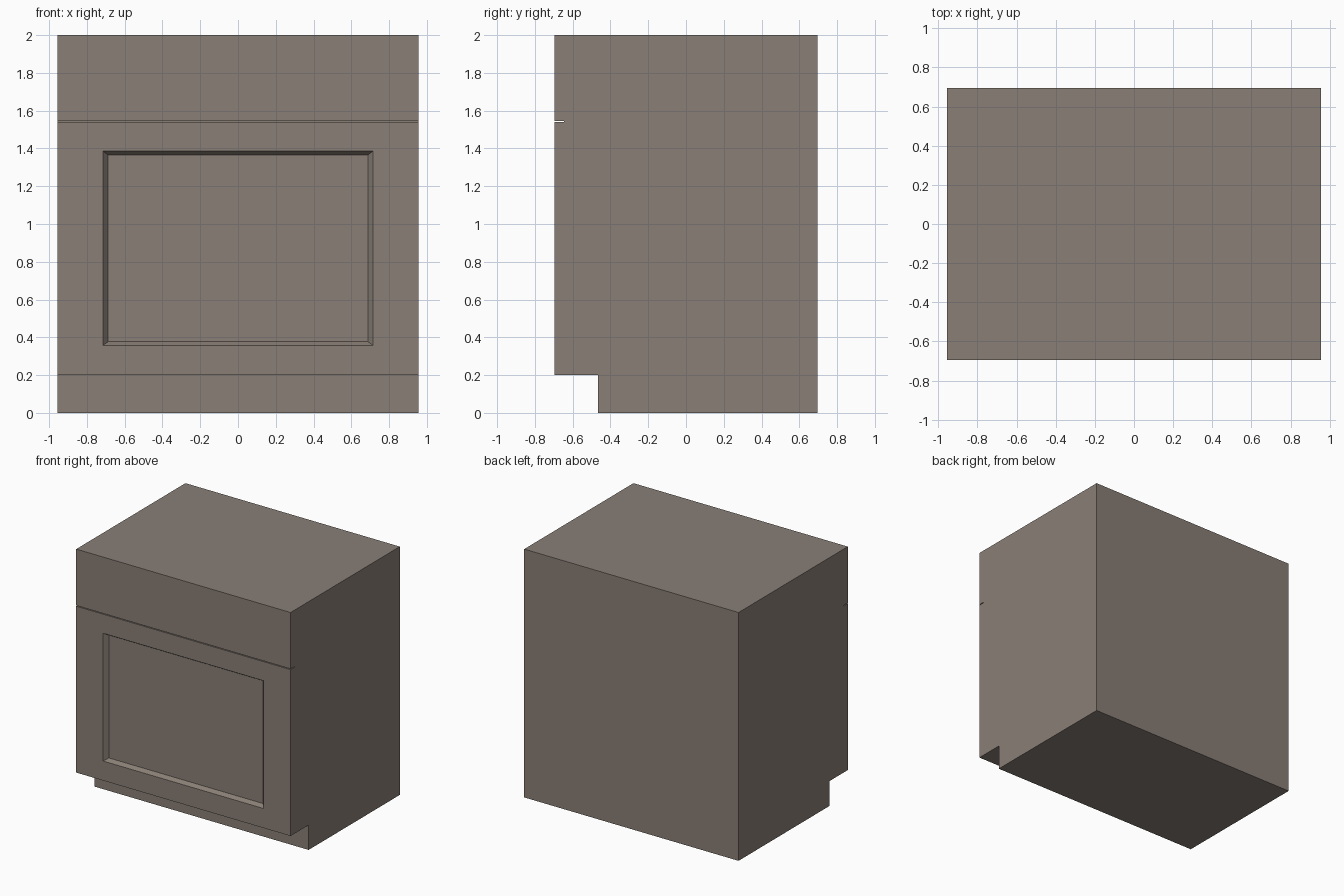
import bpy, bmesh

if "Cube" in bpy.data.objects:
    bpy.data.objects.remove(bpy.data.objects["Cube"])

HX, HY = 0.955, 0.695          # half width, half depth
KICK_Z, KICK_Y = 0.20, -0.465  # toe kick recess
GAP_Z, GAP_H, GAP_D = 1.543, 0.006, 0.05  # shadow gap under drawer front

bm = bmesh.new()

# Cabinet carcass: side profile (y, z) with toe kick and shadow gap, extruded along x
profile = [
    (HY, 0), (HY, 2), (-HY, 2),
    (-HY, GAP_Z + GAP_H / 2), (-HY + GAP_D, GAP_Z + GAP_H / 2),
    (-HY + GAP_D, GAP_Z - GAP_H / 2), (-HY, GAP_Z - GAP_H / 2),
    (-HY, KICK_Z), (KICK_Y, KICK_Z), (KICK_Y, 0),
]
side = bm.faces.new([bm.verts.new((-HX, y, z)) for y, z in profile])
ext = bmesh.ops.extrude_face_region(bm, geom=[side], use_keep_orig=True)
new_verts = [v for v in ext["geom"] if isinstance(v, bmesh.types.BMVert)]
bmesh.ops.translate(bm, verts=new_verts, vec=(2 * HX, 0, 0))
bmesh.ops.recalc_face_normals(bm, faces=bm.faces)


def inset_to(face, half_x, z0, z1, y):
    """Inset a front face and fit the inner face to a rectangle at depth y."""
    bmesh.ops.inset_individual(bm, faces=[face], thickness=0.01)
    mid = face.calc_center_median().z
    for v in face.verts:
        v.co = (half_x if v.co.x > 0 else -half_x, y, z1 if v.co.z > mid else z0)


# Door panel: flat frame, then sloped edge down to the recessed field
bm.faces.ensure_lookup_table()
door = next(f for f in bm.faces
            if f.normal.y < -0.9 and abs(f.calc_center_median().z - 0.87) < 0.1)
inset_to(door, 0.715, 0.357, 1.386, -HY)
inset_to(door, 0.688, 0.377, 1.366, -HY + 0.033)

mesh = bpy.data.meshes.new("base_cabinet")
bm.to_mesh(mesh)
bm.free()
cabinet = bpy.data.objects.new("base_cabinet", mesh)
bpy.context.collection.objects.link(cabinet)

# Taupe finish
mat = bpy.data.materials.new("taupe_paint")
mat.diffuse_color = (0.25, 0.21, 0.18, 1)
mat.use_nodes = True
mat.node_tree.nodes["Principled BSDF"].inputs["Base Color"].default_value = mat.diffuse_color
mesh.materials.append(mat)
